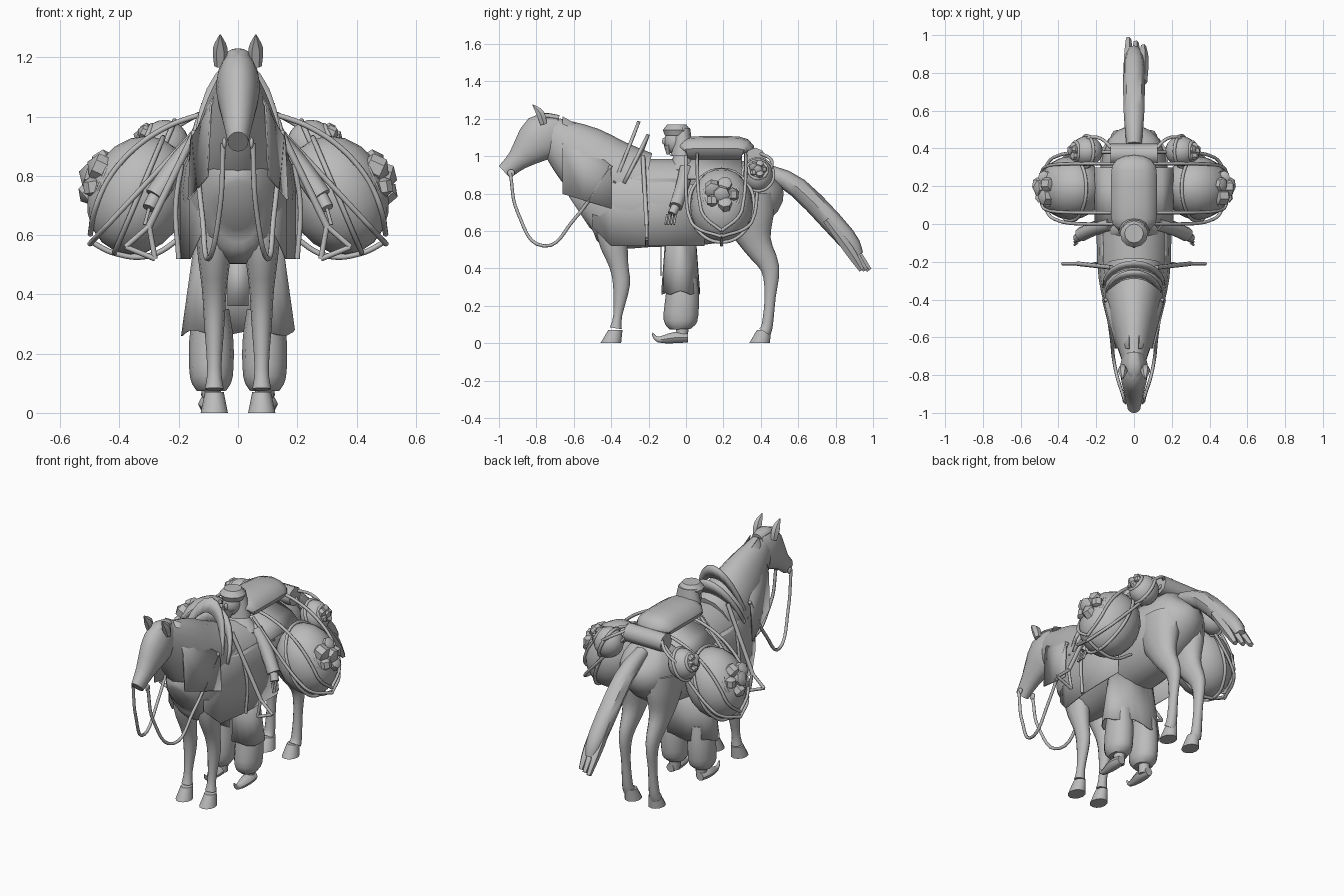
import bpy, bmesh, math
from mathutils import Vector, Matrix

if "Cube" in bpy.data.objects:
    bpy.data.objects.remove(bpy.data.objects["Cube"])

tone = (.5, .5, .5, 1)
grey = bpy.data.materials.new("plain_grey")
grey.use_nodes = True
grey.diffuse_color = tone
grey.node_tree.nodes["Principled BSDF"].inputs["Base Color"].default_value = tone


def finish(name, bm):
    """Turn a bmesh into a shaded object."""
    bmesh.ops.recalc_face_normals(bm, faces=bm.faces)
    mesh = bpy.data.meshes.new(name)
    bm.to_mesh(mesh)
    bm.free()
    mesh.materials.append(grey)
    ob = bpy.data.objects.new(name, mesh)
    bpy.context.collection.objects.link(ob)
    bpy.ops.object.select_all(action="DESELECT")
    ob.select_set(True)
    bpy.context.view_layer.objects.active = ob
    bpy.ops.object.shade_smooth_by_angle(angle=math.radians(45))
    return ob


def spline(points, steps):
    """Smooth curve through points of any dimension."""
    last = len(points) - 1
    out = []
    for i in range(last):
        a, b, c, d = (Vector(points[min(max(i + k, 0), last)]) for k in (-1, 0, 1, 2))
        for k in range(steps):
            t = k / steps
            out.append(b + ((c - a) * t + (a * 2 - b * 5 + c * 4 - d) * t ** 2
                            + (b * 3 - a - c * 3 + d) * t ** 3) / 2)
    return out + [Vector(points[last])]


def tube(name, stations, x=0, sides=12):
    """Loft ellipses along a side-view path of (y, z, width) or (y, z, width, depth)."""
    bm = bmesh.new()
    path = spline([s if len(s) == 4 else (*s, s[-1]) for s in stations], 3)
    rings = []
    for i, (y, z, width, depth) in enumerate(path):
        ahead, behind = path[min(i + 1, len(path) - 1)], path[max(i - 1, 0)]
        direction = Vector((0, ahead.x - behind.x, ahead.y - behind.y)).normalized()
        up = direction.cross(Vector((1, 0, 0)))
        angles = [math.tau * k / sides for k in range(sides)]
        rings.append([bm.verts.new(Vector((x + width * math.cos(a), y, z)) + up * depth * math.sin(a))
                      for a in angles])
    for near, far in zip(rings, rings[1:]):
        for k in range(sides):
            bm.faces.new((near[k - 1], near[k], far[k], far[k - 1]))
    bm.faces.new(rings[0])
    bm.faces.new(rings[-1])
    finish(name, bm)


def sheet(name, rows, thickness=.006):
    """Cloth or leather made from rows of points."""
    bm = bmesh.new()
    grid = [[bm.verts.new(p) for p in row] for row in rows]
    for near, far in zip(grid, grid[1:]):
        for k in range(len(near) - 1):
            bm.faces.new((near[k], near[k + 1], far[k + 1], far[k]))
    finish(name, bm).modifiers.new("thickness", "SOLIDIFY").thickness = thickness


def ball(name, loc, size, tilt=0, segments=20):
    bm = bmesh.new()
    place = Matrix.Translation(loc) @ Matrix.Rotation(tilt, 4, "Y") @ Matrix.Diagonal((*size, 1))
    bmesh.ops.create_uvsphere(bm, u_segments=segments, v_segments=segments // 2, radius=1, matrix=place)
    finish(name, bm)


def cone(name, base, bottom, top, height, flatten=1, lean=0):
    """Tapered cylinder standing on its base point, optionally leaning back."""
    bm = bmesh.new()
    shear = Matrix.Diagonal((1, flatten, 1, 1))
    shear[1][2] = lean
    place = Matrix.Translation(Vector(base) + Vector((0, 0, height / 2))) @ shear
    bmesh.ops.create_cone(bm, cap_ends=True, segments=12, radius1=bottom, radius2=top,
                          depth=height, matrix=place)
    finish(name, bm)


def rope(name, points, radius=.009, closed=False):
    """Round cord through smooth points."""
    curve = bpy.data.curves.new(name, "CURVE")
    curve.dimensions = "3D"
    curve.bevel_depth = radius
    curve.bevel_resolution = 2
    curve.resolution_u = 6
    curve.use_fill_caps = True
    line = curve.splines.new("BEZIER")
    line.bezier_points.add(len(points) - 1)
    for knot, point in zip(line.bezier_points, points):
        knot.co = point
        knot.handle_left_type = knot.handle_right_type = "AUTO"
    line.use_cyclic_u = closed
    curve.materials.append(grey)
    bpy.context.collection.objects.link(bpy.data.objects.new(name, curve))


def around(centre, u, v, count):
    """Points of an ellipse with half axes u and v."""
    angles = [math.tau * k / count for k in range(count)]
    return [centre + u * math.cos(a) + v * math.sin(a) for a in angles]


def filled_bag(name, side, loc, size, item):
    """Roped sack whose outer mouth is full of lumpy goods."""
    tilt = .4
    centre = Vector(loc)
    ball(name, centre, size, -side * tilt)
    axis = Vector((side * math.cos(tilt), 0, math.sin(tilt)))
    across = Vector((0, 1, 0))
    along = Vector((-side * math.sin(tilt), 0, math.cos(tilt)))
    mouth = centre + axis * size[0] * .9
    ring = item * 1.4
    goods = around(mouth, across * ring, along * ring, 5) + [mouth + axis * item / 3]
    for i, spot in enumerate(goods):
        ball(f"{name}_goods_{i}", spot, [item * (.9 + .15 * (i % 3))] * 3, i, 7)
    ring = item * 2.2
    rope(name + "_mouth", around(mouth - axis * item / 2, across * ring, along * ring, 8), closed=True)
    rope(name + "_hoop", around(centre, across * size[1] * 1.03, along * size[2] * 1.03, 8), closed=True)


# horse trunk, neck, head and tail
tube("horse_body", [(.48, .87, .04, .05), (.43, .84, .14, .15), (.2, .76, .19, .22), (-.2, .75, .195, .24),
                    (-.42, .74, .16, .24), (-.53, .72, .11, .18), (-.57, .7, .06, .1)], sides=18)
tube("horse_neck", [(-.22, .84, .16, .18), (-.4, .89, .15, .2), (-.57, 1.01, .11, .17), (-.73, 1.13, .06, .09)],
     sides=16)
tube("horse_head", [(-.67, 1.14, .05, .08), (-.77, 1.1, .075, .125), (-.9, .98, .05, .06),
                    (-.97, .915, .035, .045)], sides=16)
tube("forelock", [(-.68, 1.2, .03, .02), (-.77, 1.21, .04, .02), (-.85, 1.17, .01)])
tube("horse_tail", [(.42, .92, .04), (.6, .83, .055), (.85, .57, .055), (.92, .47, .03)], sides=8)
for i in range(3):
    drop = .02 * i
    tube(f"tail_strand_{i}", [(.75, .7 - drop, .02), (.87, .54 - drop, .028), (.98 - drop, .39, .015)],
         x=drop * 2 - .03, sides=5)

for side, tag in ((1, "left_"), (-1, "right_")):
    def mirrored(*points):
        return [Vector((side * x, y, z)) for x, y, z in points]

    tube(tag + "ear", [(-.76, 1.17, .02), (-.78, 1.23, .025), (-.82, 1.275, .003)], side * .06, 6)

    # legs and hooves
    tube(tag + "front_leg", [(-.37, .74, .07, .12), (-.39, .57, .06, .085), (-.36, .42, .042, .052),
                             (-.345, .31, .035, .045), (-.365, .15, .024), (-.375, .08, .032)], side * .08)
    tube(tag + "hind_leg", [(.33, .8, .09, .14), (.34, .66, .08, .13), (.38, .53, .055, .08), (.45, .4, .035, .05),
                            (.45, .25, .025, .03), (.435, .1, .03), (.42, .06, .035)], side * .09)
    for pair, y in (("front", -.39), ("hind", .405)):
        cone(f"{tag}{pair}_hoof", (side * .08, y, 0), .046, .032, .07, flatten=1.2, lean=.35)

    # cloth over neck and flank
    rows = []
    for y in (-.66, -.55, -.4):
        ridge, hem, spread = .85 - .55 * y, .6 - .3 * y, .26 + .25 * y
        rows.append(mirrored((.03, y, ridge), (spread, y, (ridge + hem) / 2 + .03), (spread + .01, y, hem)))
    sheet(tag + "neck_cloth", rows)
    rows = []
    for y, width in ((-.5, .12), (-.4, .165), (-.2, .195), (.1, .2)):
        rows.append(mirrored((width * .85, y, .88), (width, y, .75), (width, y, .52 - min(0, y + .4))))
    sheet(tag + "flank_cloth", rows)

    # reins, bit, girth and stirrup
    rope(tag + "rein", mirrored((.05, -.94, .91), (.06, -.9, .7), (.1, -.76, .52), (.12, -.6, .66),
                                (.15, -.4, .95)))
    ball(tag + "bit", (side * .046, -.935, .91), (.008, .02, .02))
    rope(tag + "girth", mirrored((.19, -.22, .84), (.21, -.21, .7), (.2, -.21, .52)))
    saddle_ring, apex, inner, outer = mirrored((.12, -.23, 1), (.3, -.21, .63), (.28, -.21, .52), (.38, -.21, .56))
    rope(tag + "stirrup_strap", [saddle_ring, apex], .012)
    for bar, start, end in (("inner_bar", apex, inner), ("outer_bar", apex, outer), ("tread", inner, outer)):
        rope(f"{tag}stirrup_{bar}", [start, end])

    # loaded bags and the ropes slung round them
    filled_bag(tag + "large_bag", side, (side * .335, .19, .735), (.17, .168, .205), .042)
    filled_bag(tag + "small_bag", side, (side * .25, .385, .9), (.085, .08, .09), .022)
    run = [k / 8 for k in range(9)]
    for end, edge in (("front", -1), ("back", 1)):
        bend = [edge * math.sqrt(1 - t ** 6) for t in run]
        rope(f"{tag}{end}_upper_rope", mirrored(*[
            (.5 * math.sin(t * 1.5), .19 + .13 * b, .57 + .45 * math.cos(t * 1.5)) for t, b in zip(run, bend)]))
        rope(f"{tag}{end}_lower_rope", mirrored(*[
            (.1 + .4 * t, .19 + .19 * b, 1 - .43 * t) for t, b in zip(run, bend)]))
    rope(tag + "bottom_rope", mirrored((.5, .19, .58), (.42, .19, .54), (.3, .19, .53), (.18, .19, .6)))
    rope(tag + "rear_strap", mirrored((.08, .36, 1.03), (.2, .46, .97), (.32, .4, .87)))

    # rider's arm and hand
    shoulder, elbow, wrist, palm = mirrored((.12, 0, .93), (.2, -.02, .84), (.28, -.055, .73), (.3, -.075, .69))
    rope(tag + "arm", [shoulder, elbow, wrist], .038)
    rope(tag + "hand", [wrist, palm], .024)
    for k in range(4):
        spread = Vector((0, .015 * k - .025, 0))
        tip = Vector((side * .015, -.01, -.055))
        rope(f"{tag}finger_{k}", [palm + spread, palm + spread + tip], .006)

    # rider's trousers and curled shoe
    tube(tag + "trouser", [(-.02, .35, .06, .08), (-.02, .24, .075, .09), (-.03, .12, .072, .09),
                           (-.03, .075, .05, .055)], side * .09)
    cone(tag + "ankle", (side * .09, -.02, .02), .03, .035, .1)
    tube(tag + "shoe", [(.01, .03, .025), (-.06, .03, .035, .03), (-.15, .02, .015), (-.18, .055, .004)],
         side * .1, 8)

# saddle arches leaning back
for name, y, top, half in (("saddle_front_arch", -.39, 1.19, .15), ("saddle_rear_arch", -.34, 1.12, .165)):
    rows = []
    for k in range(13):
        angle = math.pi * k / 12
        rise = math.sin(angle)
        rim = Vector((half * math.cos(angle), y + .13 * rise, .86 + (top - .86) * rise))
        rows.append([rim, rim - Vector((rim.x / 10, .03 * rise, .08 * rise))])
    sheet(name, rows, thickness=.018)

# packs tied on the back
tube("back_pack", [(-.01, 1.03, .1, .05), (.03, 1.04, .12, .065), (.28, 1.04, .12, .065), (.32, 1.02, .1, .05)])
rope("rear_roll", [Vector((-.125, .37, .99)), Vector((.125, .37, .99))], .056)
sheet("pack_blanket", [[(x, y, 1 - 2.7 * x * x) for y in (-.02, .3)] for x in (-.21, -.15, 0, .15, .21)])

# rider's trunk and open-fronted robe
cone("rider_torso", (0, -.02, .55), .13, .14, .38, flatten=.6)
cone("rider_shoulders", (0, -.02, .93), .14, .05, .1, flatten=.6)
rows = []
for z in (.6, .42, .27):
    half = .23 - z * .14
    sweep = [math.radians(15 * k - 75) for k in range(23)]
    rows.append([(half * math.cos(a), half * .55 * math.sin(a) - .03, z + .01 * math.cos(5 * a)) for a in sweep])
sheet("rider_robe", rows)
sheet("robe_sash", [[(x, -.13, z) for x in (-.035, .035)] for z in (.54, .36)])

# rider's head, beard and wrapped scarf
ball("rider_head", (0, -.055, 1.08), (.052, .06, .07))
ball("rider_nose", (0, -.115, 1.08), (.011, .014, .02), segments=8)
cone("rider_beard", (0, -.095, 1.01), .015, .04, .05, flatten=.6)
cone("head_scarf", (0, -.02, 1), .09, .06, .15, flatten=.7)
cone("head_wrap", (0, -.05, 1.11), .062, .074, .03)
cone("head_wrap_crown", (0, -.05, 1.14), .074, .05, .03)
